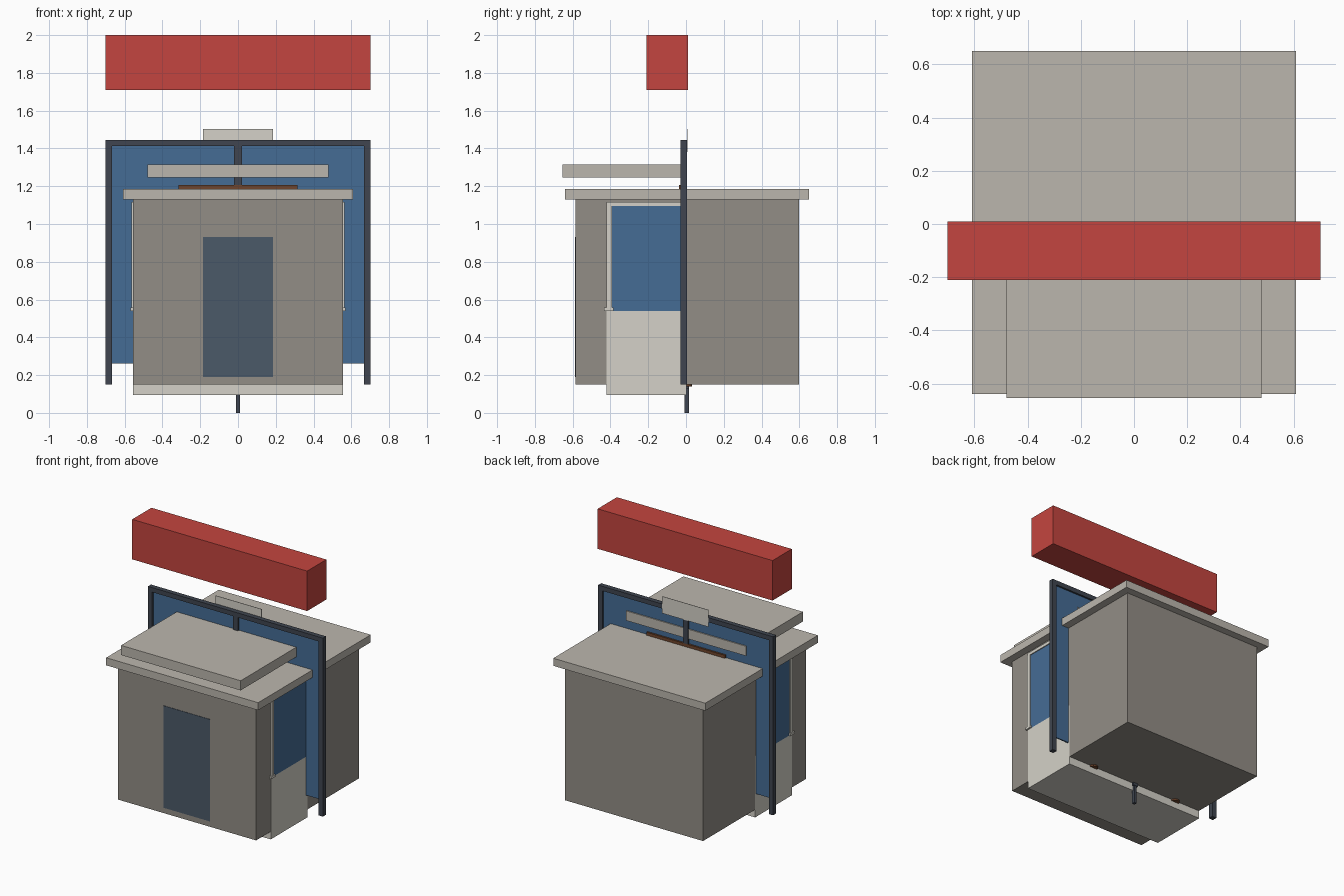
import bpy

if "Cube" in bpy.data.objects:
    bpy.data.objects.remove(bpy.data.objects["Cube"])


def material(name, r, g, b):
    m = bpy.data.materials.new(name)
    m.diffuse_color = (r, g, b, 1)
    m.use_nodes = True
    m.node_tree.nodes["Principled BSDF"].inputs["Base Color"].default_value = m.diffuse_color
    return m


stone = material("stone", 0.29, 0.27, 0.24)
trim = material("trim", 0.50, 0.47, 0.42)
pale = material("pale", 0.66, 0.64, 0.58)
dark = material("dark_metal", 0.05, 0.06, 0.08)
blue = material("blue_glass", 0.06, 0.15, 0.30)
door_blue = material("door_blue", 0.07, 0.10, 0.14)
red = material("red", 0.55, 0.06, 0.05)
brown = material("brown", 0.16, 0.06, 0.025)


def box(name, x, y, z, mat):
    """Box from (min, max) ranges along each axis."""
    bpy.ops.mesh.primitive_cube_add(size=1, location=[(a + b) / 2 for a, b in (x, y, z)])
    ob = bpy.context.object
    ob.name = name
    ob.scale = [b - a for a, b in (x, y, z)]
    bpy.ops.object.transform_apply(location=False, rotation=False, scale=True)
    ob.data.materials.append(mat)
    return ob


def centred(name, half, y, z, mat):
    return box(name, (-half, half), y, z, mat)


def pair(name, x, y, z, mat):
    box(name + "_right", x, y, z, mat)
    box(name + "_left", (-x[1], -x[0]), y, z, mat)


# Cabin body, roof and raised canopy
centred("cabin_body", 0.555, (-0.585, 0.597), (0.15, 1.13), stone)
centred("roof_slab", 0.61, (-0.64, 0.65), (1.13, 1.185), trim)
centred("raised_canopy", 0.48, (-0.655, 0.0), (1.245, 1.315), trim)

# Pale lower tub
centred("lower_tub", 0.557, (-0.42, 0.003), (0.095, 0.54), pale)

# Front door panel
centred("front_door", 0.185, (-0.588, -0.58), (0.19, 0.93), door_blue)

# Side windows with their posts and rails
pair("side_window", (0.54, 0.557), (-0.395, -0.015), (0.54, 1.095), blue)
pair("window_post", (0.545, 0.565), (-0.42, -0.393), (0.54, 1.10), pale)
pair("post_foot", (0.545, 0.57), (-0.433, -0.385), (0.54, 0.557), pale)
pair("window_rail", (0.545, 0.563), (-0.42, -0.015), (1.095, 1.117), pale)

# Cross frame with glass
pair("frame_post", (0.668, 0.702), (-0.03, 0.005), (0.15, 1.445), dark)
centred("frame_top_bar", 0.668, (-0.03, 0.005), (1.412, 1.445), dark)
centred("frame_centre_bar", 0.02, (-0.03, 0.005), (0.13, 1.412), dark)
centred("frame_glass", 0.668, (-0.017, -0.008), (0.262, 1.412), blue)
centred("sign_plate", 0.185, (0.006, 0.009), (1.38, 1.503), pale)

# Brown inner board with foot studs
centred("inner_board", 0.315, (-0.037, 0.005), (1.10, 1.207), brown)
for side, x in (("right", 0.35), ("left", -0.35)):
    bpy.ops.mesh.primitive_cylinder_add(vertices=16, radius=0.03, depth=0.03,
                                        location=(x, 0.003, 0.155))
    stud = bpy.context.object
    stud.name = "floor_stud_" + side
    stud.data.materials.append(brown)

# Bottom pin and its head
centred("pin", 0.01, (-0.007, 0.015), (0.0, 0.15), dark)
centred("pin_head", 0.018, (-0.01, 0.017), (0.13, 0.155), dark)

# Floating red beam
centred("red_beam", 0.702, (-0.21, 0.01), (1.71, 2.0), red)
